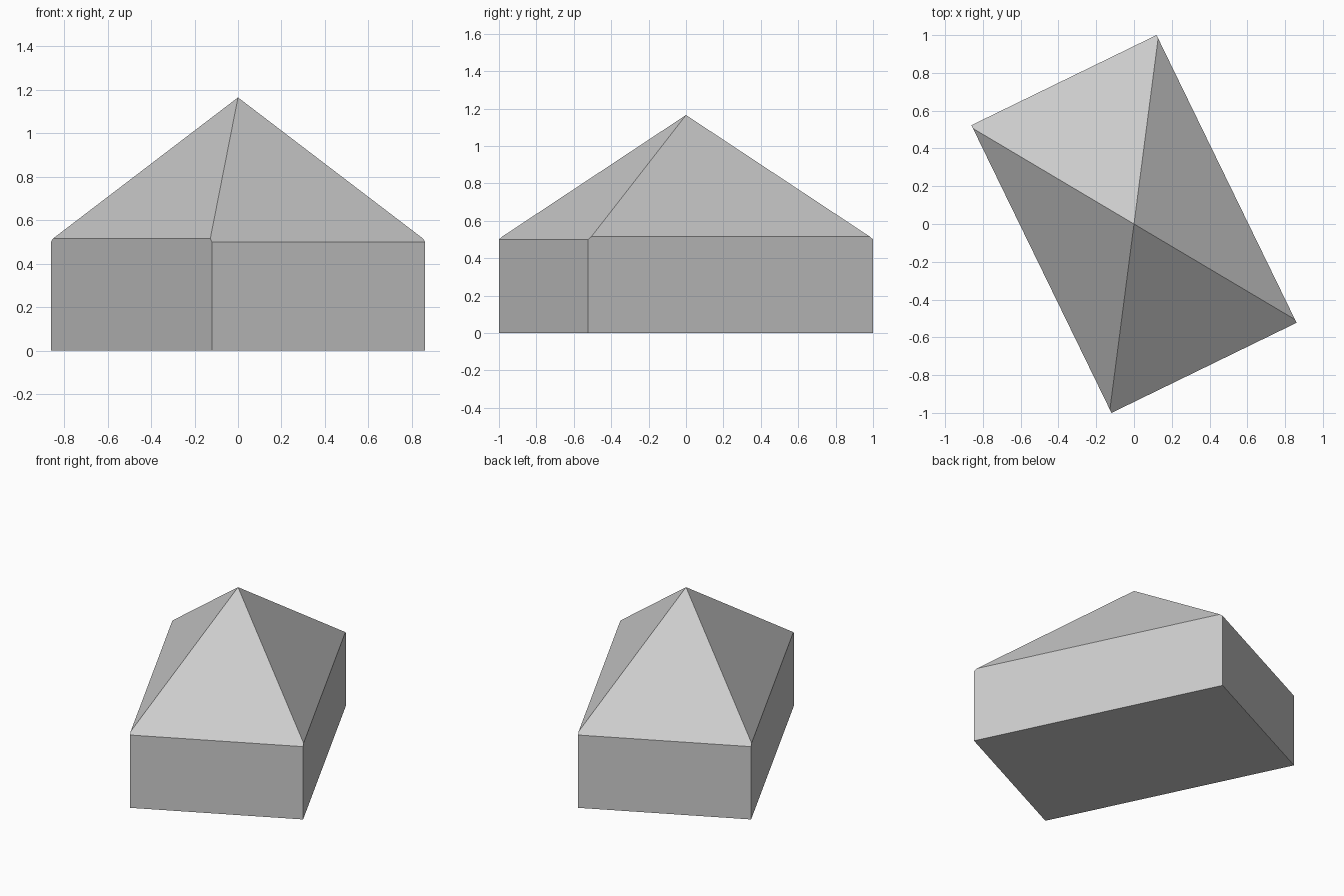
import bpy, bmesh, math
from mathutils import Vector, Matrix

cube = bpy.data.objects.get("Cube")
if cube:
    bpy.data.objects.remove(cube, do_unlink=True)

HALF_WIDTH, HALF_LENGTH = 0.545, 0.847
PEAK, SIDE_EAVE, END_EAVE = 1.165, 0.515, 0.50
TURN = math.radians(25.96)

grey = bpy.data.materials.new("plain_grey")
grey.use_nodes = True
colour = (0.6, 0.6, 0.6, 1)
grey.diffuse_color = colour
grey.node_tree.nodes["Principled BSDF"].inputs["Base Color"].default_value = colour

# Block for the walls, standing on the ground
bm = bmesh.new()
bmesh.ops.create_cube(bm, size=2)
bmesh.ops.scale(bm, vec=(HALF_WIDTH, HALF_LENGTH, PEAK), verts=bm.verts)
bmesh.ops.translate(bm, vec=(0, 0, PEAK), verts=bm.verts)

# Cut the four roof slopes, all meeting at the peak
for axis, reach, eave in ((Vector((1, 0, 0)), HALF_WIDTH, SIDE_EAVE),
                          (Vector((0, 1, 0)), HALF_LENGTH, END_EAVE)):
    for side in (-1, 1):
        normal = axis * side * (PEAK - eave) + Vector((0, 0, reach))
        cut = bmesh.ops.bisect_plane(
            bm, geom=bm.verts[:] + bm.edges[:] + bm.faces[:], dist=1e-5,
            plane_co=(0, 0, PEAK), plane_no=normal.normalized(), clear_outer=True)
        rim = [e for e in bm.edges if e.is_boundary]
        bmesh.ops.holes_fill(bm, edges=rim, sides=0)

bmesh.ops.remove_doubles(bm, verts=bm.verts, dist=1e-4)
bmesh.ops.recalc_face_normals(bm, faces=bm.faces)
bmesh.ops.rotate(bm, cent=(0, 0, 0), matrix=Matrix.Rotation(TURN, 3, "Z"), verts=bm.verts)

mesh = bpy.data.meshes.new("house_block")
bm.to_mesh(mesh)
bm.free()
mesh.materials.append(grey)
house = bpy.data.objects.new("house_block", mesh)
bpy.context.collection.objects.link(house)
